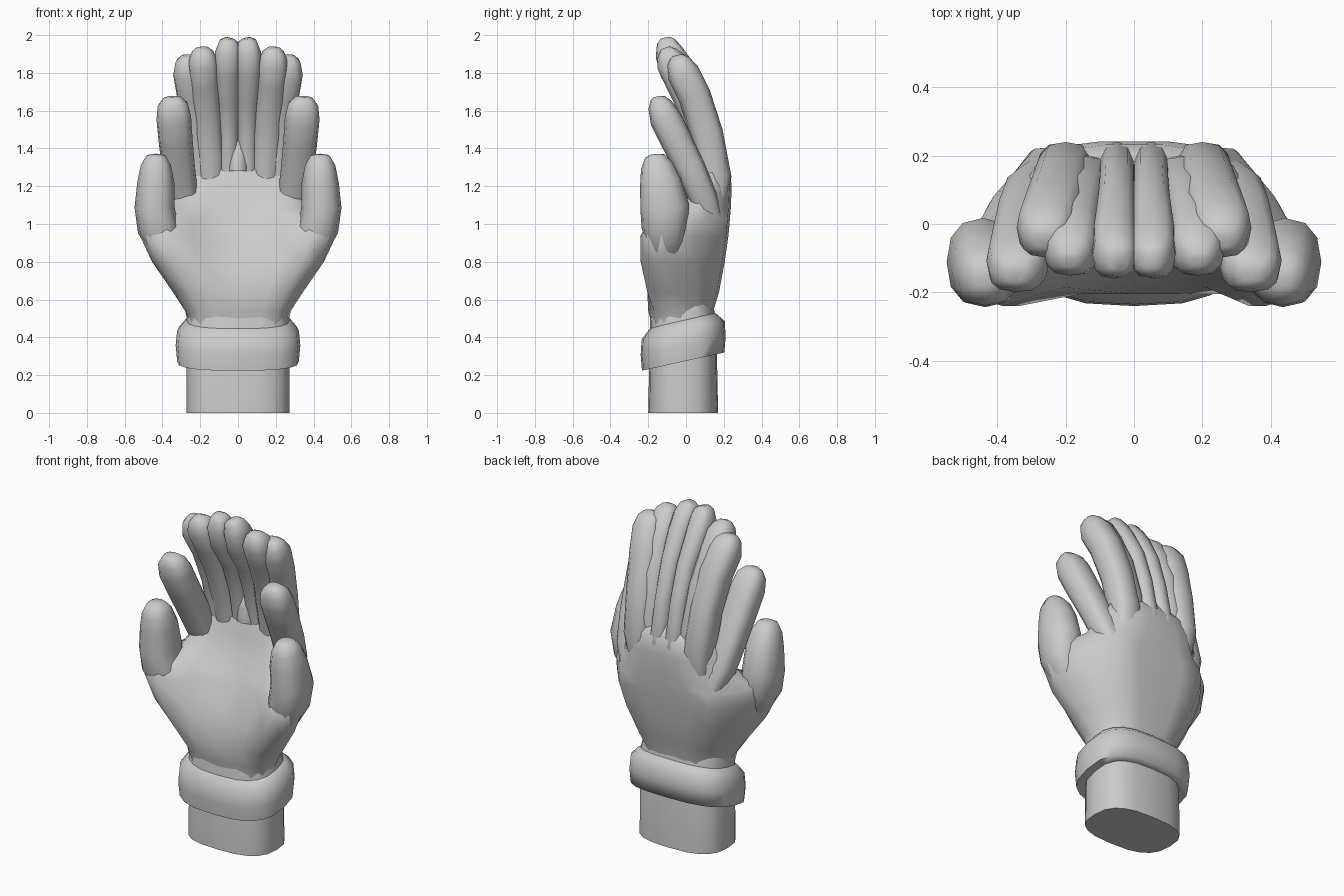
import bpy, bmesh, math
from mathutils import Vector


def finish(name, rings, mirror=False):
    """Skin a list of equal-length point rings, cap both ends, shade smooth."""
    bm = bmesh.new()
    loops = [[bm.verts.new(p) for p in r] for r in rings]
    n = len(loops[0])
    for a, b in zip(loops, loops[1:]):
        for i in range(n):
            j = (i + 1) % n
            bm.faces.new((a[i], a[j], b[j], b[i]))
    bm.faces.new(loops[0][::-1])
    bm.faces.new(loops[-1])
    bmesh.ops.recalc_face_normals(bm, faces=bm.faces)
    me = bpy.data.meshes.new(name)
    bm.to_mesh(me)
    bm.free()
    ob = bpy.data.objects.new(name, me)
    bpy.context.collection.objects.link(ob)
    bpy.ops.object.select_all(action='DESELECT')
    ob.select_set(True)
    bpy.context.view_layer.objects.active = ob
    bpy.ops.object.shade_smooth_by_angle(angle=math.radians(75))
    if mirror:
        ob.modifiers.new("mirror", 'MIRROR')
    return ob


def squash(v, e):
    return math.copysign(abs(v) ** e, v)


def digit(name, path, sides=12, e=.75):
    """Finger tube along (x, y, z, half width, half depth) stations, mirrored."""
    pts = [Vector(p[:3]) for p in path]
    rings = []
    for i, (x, y, z, rx, ry) in enumerate(path):
        t = (pts[min(i + 1, len(pts) - 1)] - pts[max(i - 1, 0)]).normalized()
        u = (Vector((1, 0, 0)) - t * t.x).normalized()
        v = t.cross(u)
        rings.append([pts[i] + u * rx * squash(math.cos(a), e) + v * ry * squash(math.sin(a), e)
                      for a in (2 * math.pi * k / sides for k in range(sides))])
    return finish(name, rings, True)


def oval(z, rx, ry, cy=-.015, tilt=0, sides=20, e=.72):
    """Rounded-rectangle ring, optionally rising toward the back."""
    ring = []
    for k in range(sides):
        a = 2 * math.pi * k / sides
        y = cy + ry * squash(math.sin(a), e)
        ring.append((rx * squash(math.cos(a), e), y, z + tilt * y))
    return ring


# Wrist and tilted cuff
finish("wrist", [oval(0, .272, .185), oval(.5, .272, .175), oval(.6, .25, .15)])
finish("cuff", [oval(z, rx, ry, tilt=.22) for z, rx, ry in (
    (.275, .27, .18), (.275, .322, .218), (.36, .33, .225),
    (.44, .322, .22), (.485, .285, .18), (.5, .26, .16))])

# Cupped palm: z, half width, back y, side y, heel y, centre front y
palm = []
for z, w, yb, ys, yh, yc in (
        (.46, .26, .14, -.03, -.16, -.18),
        (.54, .28, .145, -.03, -.17, -.20),
        (.64, .345, .175, -.06, -.205, -.205),
        (.80, .455, .205, -.11, -.24, -.14),
        (.94, .52, .225, -.13, -.24, -.05),
        (1.02, .50, .232, -.08, -.19, -.01),
        (1.08, .39, .237, .05, -.05, .01),
        (1.20, .32, .242, .13, .05, .04),
        (1.28, .28, .232, .14, .08, .06),
        (1.36, .10, .18, .15, .11, .09)):
    half = [(w * .3, yb), (w * .58, yb - .012), (w * .82, yb * .52 + ys * .48),
            (w, ys), (w * .93, (ys + yh) / 2 - .02), (w * .74, yh),
            (w * .46, yh * .45 + yc * .55)]
    palm.append([(0, yb, z)] + [(x, y, z) for x, y in half] + [(0, yc, z)]
                + [(-x, y, z) for x, y in reversed(half)])
finish("palm", palm)

# Mirrored digits
digit("thumb", [
    (.34, -.10, .76, .03, .04), (.385, -.11, .88, .09, .09),
    (.425, -.115, .98, .108, .12), (.442, -.112, 1.09, .106, .13),
    (.435, -.135, 1.22, .098, .11), (.435, -.155, 1.31, .08, .085),
    (.435, -.165, 1.36, .052, .052), (.435, -.166, 1.37, .02, .02)], e=.85)
digit("outer_finger", [
    (.26, .14, 1.00, .06, .06), (.295, .09, 1.14, .085, .075),
    (.315, .025, 1.29, .088, .08), (.33, -.05, 1.44, .09, .083),
    (.34, -.11, 1.56, .092, .083), (.345, -.138, 1.63, .08, .065),
    (.35, -.15, 1.665, .05, .04), (.35, -.152, 1.675, .02, .02)])
digit("back_finger", [
    (.19, .14, 1.08, .07, .07), (.20, .155, 1.25, .083, .085),
    (.215, .11, 1.48, .083, .086), (.235, .045, 1.68, .088, .086),
    (.256, -.015, 1.80, .088, .085), (.26, -.04, 1.86, .07, .062),
    (.26, -.05, 1.885, .045, .038), (.26, -.052, 1.892, .02, .02)])
digit("front_finger", [
    (.14, .14, 1.15, .06, .07), (.15, .12, 1.35, .08, .08),
    (.165, .06, 1.58, .078, .085), (.178, -.02, 1.75, .076, .088),
    (.186, -.08, 1.86, .078, .08), (.188, -.10, 1.905, .06, .055),
    (.19, -.11, 1.928, .035, .03), (.19, -.112, 1.933, .015, .015)])
digit("middle_finger", [
    (.048, .14, 1.10, .05, .07), (.05, .155, 1.24, .054, .086),
    (.05, .105, 1.48, .054, .085), (.052, .04, 1.67, .058, .087),
    (.057, -.05, 1.82, .066, .093), (.055, -.09, 1.91, .066, .075),
    (.048, -.105, 1.965, .05, .05), (.044, -.108, 1.982, .025, .03)])

# Pointed web between the two middle fingers
finish("finger_web", [[(.045 * x, y, z) for x, y in
       ((-1, .12), (1, .12), (1, .055), (0, .035), (-1, .055))]
       for z in (1.28, 1.38)] + [[(.012 * x, .075 + .02 * y, 1.44) for x, y in
       ((-1, 1), (1, 1), (1, -.5), (0, -1), (-1, -.5))]])
